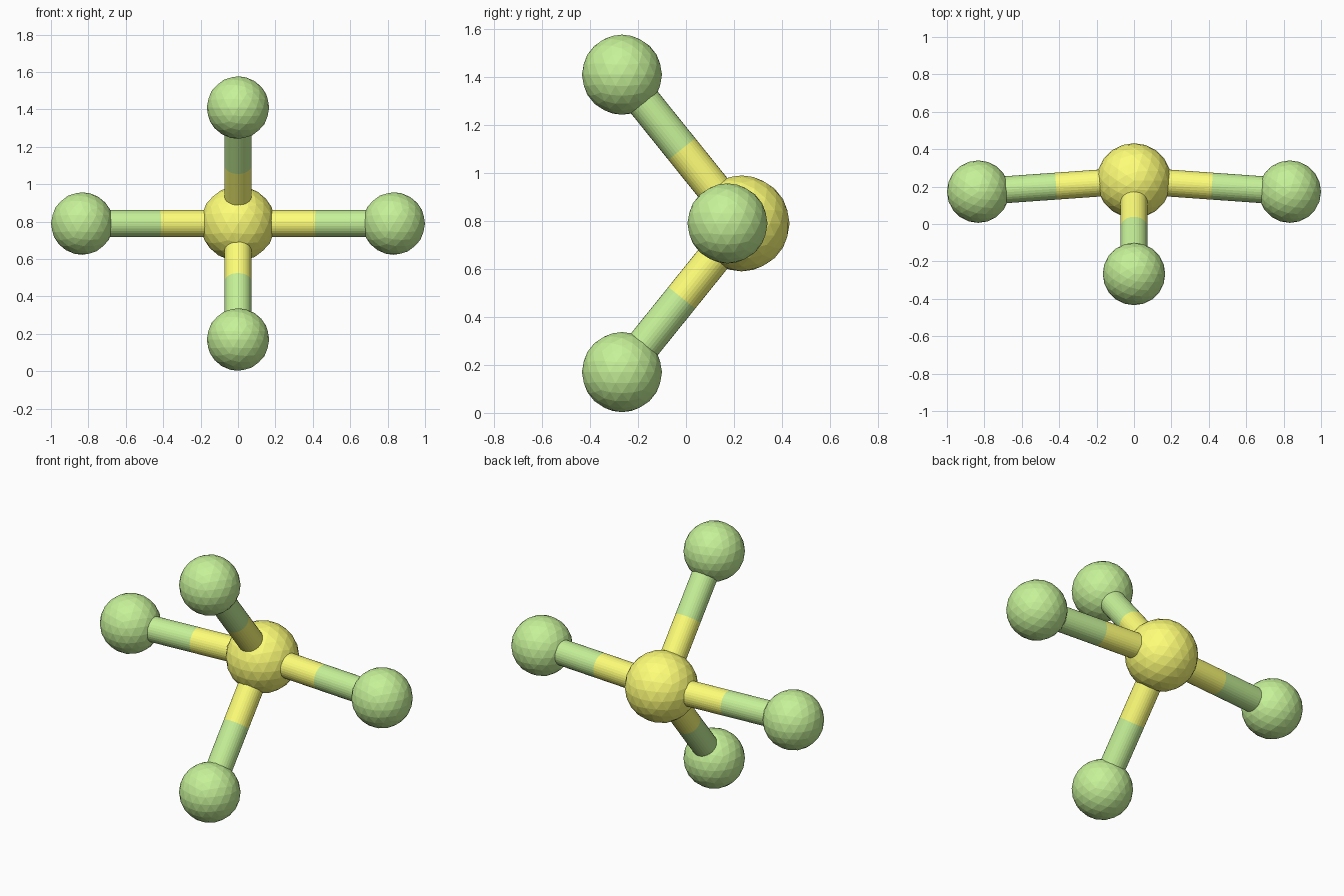
import bpy
from mathutils import Vector

if "Cube" in bpy.data.objects:
    bpy.data.objects.remove(bpy.data.objects["Cube"])

ATOM_R, CORE_R, BOND_R = 0.167, 0.2, 0.072


def material(name, color):
    m = bpy.data.materials.new(name)
    m.diffuse_color = (*color, 1)
    m.use_nodes = True
    m.node_tree.nodes["Principled BSDF"].inputs["Base Color"].default_value = m.diffuse_color
    return m


yellow = material("yellow", (1.0, 1.0, 0.19))
green = material("green", (0.565, 0.878, 0.314))


def ball(name, center, radius, mat):
    bpy.ops.mesh.primitive_ico_sphere_add(subdivisions=3, radius=radius, location=center)
    ob = bpy.context.object
    ob.name = name
    ob.data.materials.append(mat)


def rod(name, a, b, mat):
    d = b - a
    bpy.ops.mesh.primitive_cylinder_add(vertices=32, radius=BOND_R, depth=d.length, location=(a + b) / 2)
    ob = bpy.context.object
    ob.name = name
    ob.rotation_euler = d.to_track_quat('Z', 'Y').to_euler()
    ob.data.materials.append(mat)


# central atom
core = Vector((0, 0.232, 0.79))
ball("central_atom", core, CORE_R, yellow)

# outer atoms, each joined by a two-colour bond split halfway
outer = {
    "left": (-0.833, 0.173, 0.79),
    "right": (0.833, 0.173, 0.79),
    "lower": (0, -0.267, 0.17),
    "upper": (0, -0.267, 1.41),
}
for side, pos in outer.items():
    end = Vector(pos)
    mid = (core + end) / 2
    ball(side + "_atom", end, ATOM_R, green)
    rod(side + "_bond_inner", core, mid, yellow)
    rod(side + "_bond_outer", mid, end, green)
